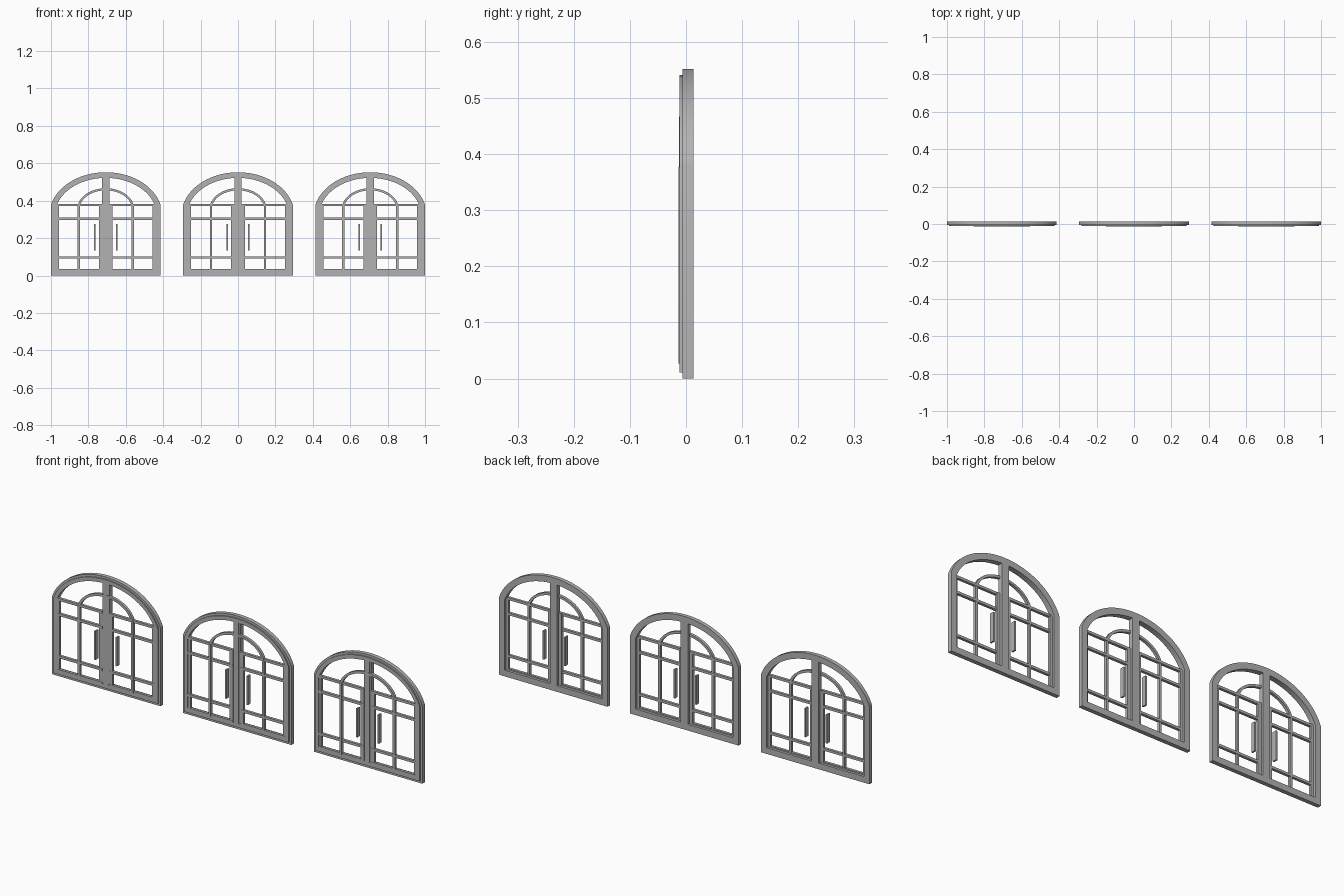
import bpy, bmesh, math

cube = bpy.data.objects.get("Cube")
if cube:
    bpy.data.objects.remove(cube)

grey = bpy.data.materials.new("painted_grey")
grey.use_nodes = True
COLOR = (0.45, 0.45, 0.45, 1)
grey.diffuse_color = COLOR
grey.node_tree.nodes["Principled BSDF"].inputs["Base Color"].default_value = COLOR

HALF = 0.293                       # half width of one doorway
BACK = 0.0135
FRAME_FRONT = -0.0065
TRIM_FRONT = -0.012
BAR_FRONT = -0.0135
SPACING = 1 - HALF
parts = {}


def finish(name, bm):
    """Store a part mesh with smooth curves and sharp edges."""
    bmesh.ops.recalc_face_normals(bm, faces=bm.faces)
    mesh = bpy.data.meshes.new(name)
    bm.to_mesh(mesh)
    bm.free()
    mesh.materials.append(grey)
    mesh.polygons.foreach_set("use_smooth", [True] * len(mesh.polygons))
    mesh.set_sharp_from_angle(angle=math.radians(25))
    parts[name] = mesh


def boxes(name, spans, y0, y1):
    """Boxes given as (x0, x1, z0, z1) spans sharing one depth."""
    bm = bmesh.new()
    for x0, x1, z0, z1 in spans:
        verts = bmesh.ops.create_cube(bm, size=1)["verts"]
        for v in verts:
            v.co = (x1 if v.co.x > 0 else x0,
                    y1 if v.co.y > 0 else y0,
                    z1 if v.co.z > 0 else z0)
    finish(name, bm)


def arc(half, a, b, z, steps=40):
    """Part of an ellipse, running from x = half over the top to x = -half."""
    t0 = math.acos(min(1, half / a))
    angles = [t0 + (math.pi - 2 * t0) * i / steps for i in range(steps + 1)]
    return [(a * math.cos(t), z + b * math.sin(t)) for t in angles]


def band(name, outer, inner, y0, y1, closed):
    """Solid band between two matching outlines."""
    bm = bmesh.new()
    rings = [[bm.verts.new((x, y, z)) for x, z in line]
             for line, y in ((outer, y0), (inner, y0), (inner, y1), (outer, y1))]
    n = len(outer)
    for i in range(n if closed else n - 1):
        j = (i + 1) % n
        for k in range(4):
            r, s = rings[k], rings[(k + 1) % 4]
            bm.faces.new((r[i], r[j], s[j], s[i]))
    if not closed:
        for i in (0, n - 1):
            bm.faces.new([r[i] for r in rings])
    finish(name, bm)


def outline(inset):
    """Doorway outline: straight sides under a flattened arch."""
    h = HALF - inset
    top = arc(h, 0.303 - inset, 0.232 - inset, 0.32)
    return [(-h, inset), (h, inset)] + top


def mirrored(spans):
    return spans + [(-x1, -x0, z0, z1) for x0, x1, z0, z1 in spans]


# Arched frame with a raised trim on the front
band("frame", outline(0), outline(0.03), FRAME_FRONT, BACK, True)
band("frame_trim", outline(0.011), outline(0.03), TRIM_FRONT, FRAME_FRONT, True)

# Centre post and its cover strip
boxes("centre_post", [(-0.019, 0.019, 0.02, 0.53)], -0.009, BACK)
boxes("centre_strip", [(-0.012, 0.012, 0.025, 0.53)], TRIM_FRONT, -0.008)

# Door leaves: stiles, rails and glazing bars
boxes("door_stiles", mirrored([(0.018, 0.037, 0.025, 0.38),
                               (0.25, 0.265, 0.025, 0.38)]), -0.011, 0.002)
boxes("door_rails", mirrored([(0.018, 0.265, z - 0.006, z + 0.006)
                              for z in (0.03, 0.097, 0.303, 0.377)]), TRIM_FRONT, 0.001)
boxes("glazing_bars", mirrored([(0.138, 0.15, 0.027, 0.377)]), BAR_FRONT, 0)

# Small arch in the fanlight
band("fanlight_arch", arc(0.148, 0.152, 0.112, 0.355), arc(0.137, 0.14, 0.1, 0.355),
     -0.0125, 0.001, False)

# Pull handles
boxes("pull_handles", mirrored([(0.054, 0.062, 0.135, 0.275)]), -0.0125, 0.009)

# Three matching doorways in a row
for side, place in (("right", -1), ("middle", 0), ("left", 1)):
    for name, mesh in parts.items():
        obj = bpy.data.objects.new(f"{side}_{name}", mesh)
        obj.location.x = place * SPACING
        bpy.context.scene.collection.objects.link(obj)
